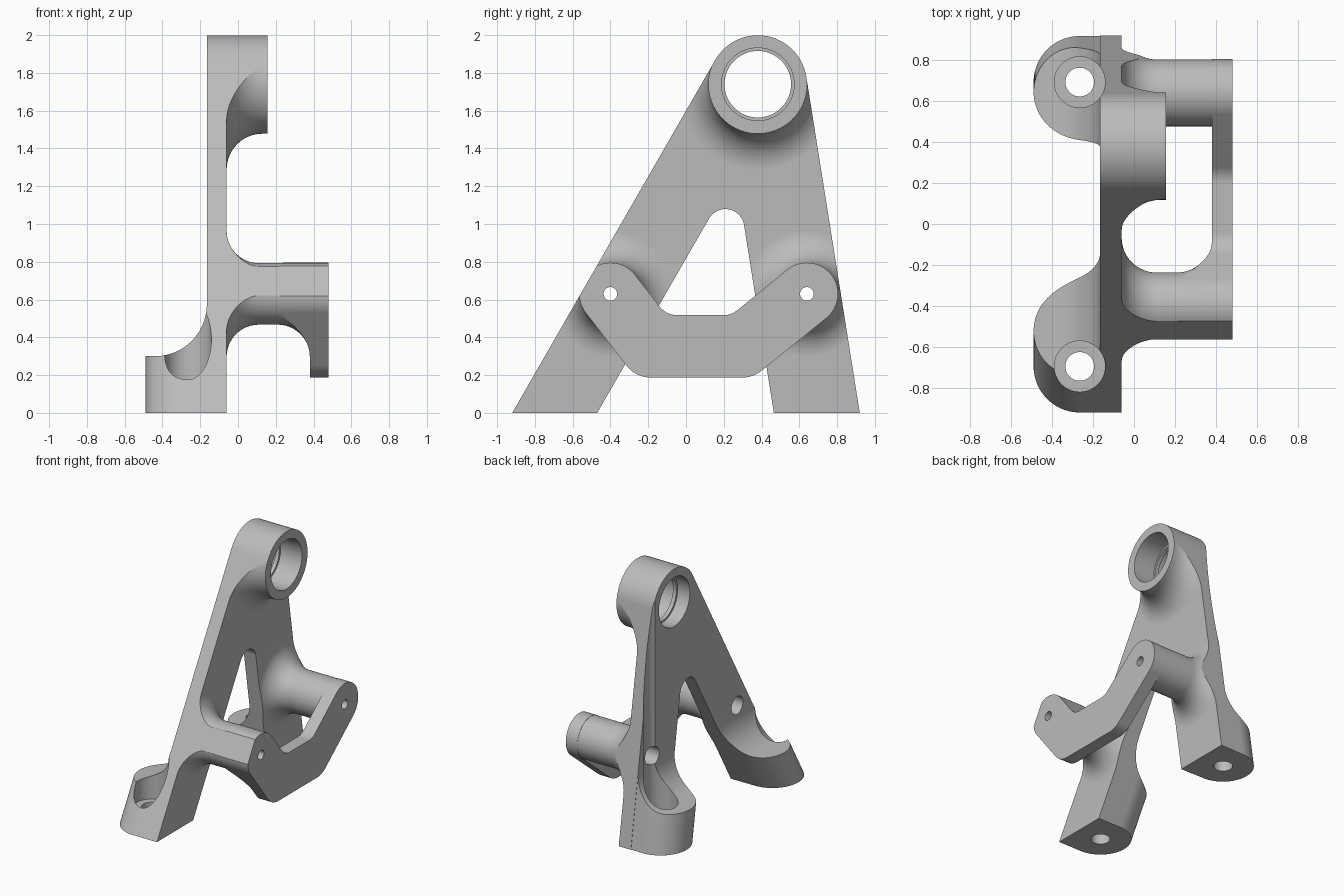
import bpy, bmesh
from math import sin, cos, tan, pi
from mathutils import Vector, Matrix

cube = bpy.data.objects.get("Cube")
if cube:
    bpy.data.objects.remove(cube, do_unlink=True)

SEG = 96
BACK, FRONT = -0.165, -0.06          # plate faces along x
LEAN_F, LEAN_B = 0.5753, -0.159      # lean of the front and back legs
POSTS = [(-0.4, 0.63), (0.64, 0.63)]
EYE = (0.38, 1.74)
FEET = [(-0.695, LEAN_F), (0.6925, LEAN_B)]

metal = bpy.data.materials.new("plain grey metal")
metal.use_nodes = True
metal.diffuse_color = (0.5, 0.5, 0.5, 1)
metal.node_tree.nodes["Principled BSDF"].inputs["Base Color"].default_value = (0.5, 0.5, 0.5, 1)


def loft(name, rings):
    """Closed solid through rings of equal length."""
    bm = bmesh.new()
    rows = [[bm.verts.new(p) for p in ring] for ring in rings]
    n = len(rows[0])
    for a, b in zip(rows, rows[1:]):
        for i in range(n):
            j = (i + 1) % n
            bm.faces.new((a[i], a[j], b[j], b[i]))
    bm.faces.new(rows[0][::-1])
    bm.faces.new(rows[-1])
    bmesh.ops.recalc_face_normals(bm, faces=bm.faces)
    mesh = bpy.data.meshes.new(name)
    bm.to_mesh(mesh)
    bm.free()
    mesh.materials.append(metal)
    obj = bpy.data.objects.new(name, mesh)
    bpy.context.collection.objects.link(obj)
    return obj


def prism(name, outline, x0, x1):
    return loft(name, [[(x, y, z) for y, z in outline] for x in (x0, x1)])


def turned(name, centre, profile):
    """Solid of revolution about x from (x, radius) pairs."""
    turn = [2 * pi * i / SEG for i in range(SEG)]
    return loft(name, [[(x, centre[0] + r * cos(a), centre[1] + r * sin(a)) for a in turn]
                       for x, r in profile])


def upright(name, x, y, r, z0, z1):
    turn = [2 * pi * i / SEG for i in range(SEG)]
    return loft(name, [[(x + r * cos(a), y + r * sin(a), z) for a in turn] for z in (z0, z1)])


def rounded(corners, n=32):
    """Polygon of (u, v, radius) with its corners rounded."""
    out = []
    for i, (u, v, r) in enumerate(corners):
        p = Vector((u, v))
        if not r:
            out.append(p)
            continue
        a = (Vector(corners[i - 1][:2]) - p).normalized()
        b = (Vector(corners[(i + 1) % len(corners)][:2]) - p).normalized()
        half = a.angle(b) / 2
        c = p + (a + b).normalized() * r / sin(half)
        v0, v1 = p + a * r / tan(half) - c, p + b * r / tan(half) - c
        sweep = (1 if v0.cross(v1) > 0 else -1) * (pi - 2 * half)
        out += [c + Matrix.Rotation(sweep * k / n, 2) @ v0 for k in range(n + 1)]
    return out


def combine(obj, other, how):
    mod = obj.modifiers.new(how, 'BOOLEAN')
    mod.operation, mod.solver, mod.object = how, 'EXACT', other
    bpy.context.view_layer.objects.active = obj
    bpy.ops.object.modifier_apply(modifier=mod.name)
    bpy.data.objects.remove(other, do_unlink=True)
    return obj


def quarter(n=20):
    return [pi / 2 * k / n for k in range(n + 1)]


def root(r, f):
    """Concave fillet from the plate up to radius r."""
    return [(-0.11, r + f)] + [(FRONT + f - f * cos(t), r + f - f * sin(t)) for t in quarter()]


# A-shaped plate
apex = (0.5215, 2.506, 0.26)
frame = rounded([(-0.92, 0, 0), (-0.47, 0, 0), (0.263, 1.274, 0.1),
                 (0.465, 0, 0), (0.92, 0, 0), apex])
hull = rounded([(-0.92, 0, 0), (0.92, 0, 0), apex])
bracket = prism("bracket", frame, BACK, FRONT)

# Top eye and the two posts, trimmed to the plate outline
parts = [turned("eye_boss", EYE, root(0.262, 0.19) + [(0.155, 0.262)])]
for c in POSTS:
    parts.append(turned("post", c, root(0.163, 0.17) + [(0.42, 0.163)]))
for part in parts:
    combine(part, prism("trim", frame, -0.13, 0.7), 'INTERSECT')

# Cross link with fillets flaring out of the posts
R = 0.165
link = rounded([(-0.6315, 0.6595, R), (-0.266, 0.187, R), (0.355, 0.187, R), (0.872, 0.606, R),
                (0.664, 0.862, R), (0.239, 0.517, 0.12), (-0.104, 0.517, 0.12), (-0.3705, 0.8615, R)])
link_parts = [prism("cross_link", link, 0.38, 0.48)]
for c in POSTS:
    f = 0.17
    flare = [(0.15, 0.163)] + [(0.38 - f + f * sin(t), 0.163 + f - f * cos(t))
                               for t in quarter()] + [(0.43, 0.163 + f)]
    link_parts.append(combine(turned("link_flare", c, flare),
                              prism("trim", link, 0.1, 0.6), 'INTERSECT'))
for part in link_parts:
    parts.append(combine(part, prism("trim", hull, 0, 0.7), 'INTERSECT'))

# Rounded feet leaning with the legs, tops scooped into the plate
scoop = [(-0.7, -0.1), (-0.7, 0.3)]
scoop += [(-0.44 + 0.275 * sin(t), 0.575 - 0.275 * cos(t)) for t in quarter()]
scoop += [(BACK, 0.6), (-0.05, 0.6), (-0.05, -0.1)]
for y, lean in FEET:
    w = 0.225
    plan = [(-0.11, y + w)] + [(-0.265 - w * sin(a), y + w * cos(a))
                               for a in (pi * k / 48 for k in range(49))] + [(-0.11, y - w)]
    foot = loft("foot", [[(px, py + lean * z, z) for px, py in plan] for z in (0, 0.7)])
    trim = loft("trim", [[(px, py, pz) for px, pz in scoop] for py in (-2, 2)])
    parts.append(combine(foot, trim, 'INTERSECT'))

for part in parts:
    combine(bracket, part, 'UNION')

# Bolt seats and holes through the feet
for y, lean in FEET:
    combine(bracket, upright("seat_cut", -0.265, y, 0.124, 0.14, 2.2), 'DIFFERENCE')
    combine(bracket, upright("bolt_cut", -0.265, y, 0.07, -0.1, 0.3), 'DIFFERENCE')

# Stepped holes through the posts
for c in POSTS:
    combine(bracket, turned("post_cut", c, [(-0.7, 0.07), (0.3, 0.07), (0.3, 0.036), (0.7, 0.036)]),
            'DIFFERENCE')

# Eye bore with a narrow inner lip
bore = [(-0.4, 0.192), (-0.06, 0.192), (-0.06, 0.176), (-0.03, 0.176), (-0.03, 0.192), (0.4, 0.192)]
combine(bracket, turned("bore_cut", EYE, bore), 'DIFFERENCE')

# Smooth curves, crisp edges
bpy.ops.object.select_all(action='DESELECT')
bracket.select_set(True)
bpy.context.view_layer.objects.active = bracket
bpy.ops.object.shade_smooth_by_angle(angle=0.4)
weighted = bracket.modifiers.new("even_shading", 'WEIGHTED_NORMAL')
weighted.keep_sharp = True
